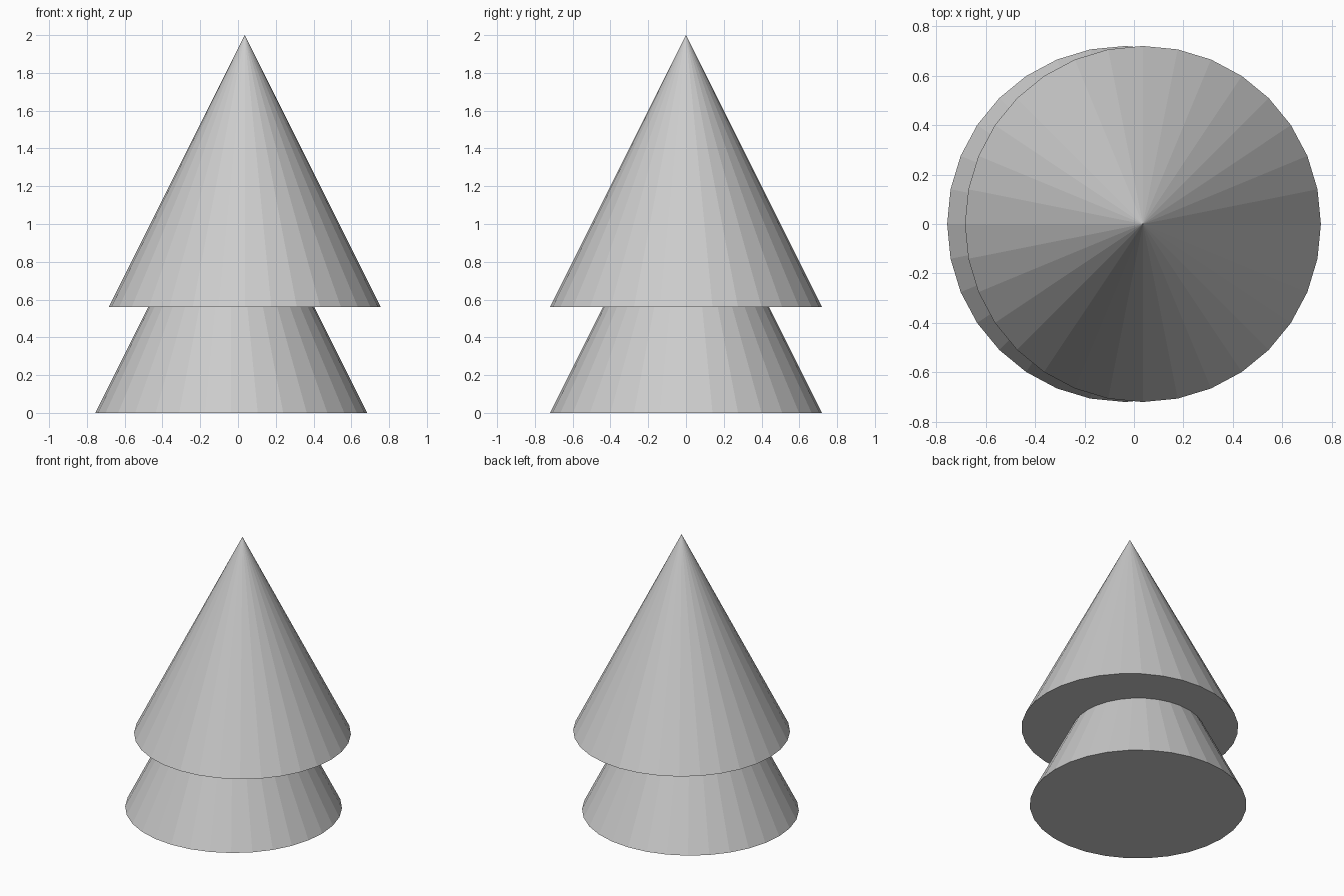
import bpy

if "Cube" in bpy.data.objects:
    bpy.data.objects.remove(bpy.data.objects["Cube"])

RADIUS, HEIGHT = 0.72, 1.44


def foliage_cone(name, x, base_z):
    bpy.ops.mesh.primitive_cone_add(vertices=32, radius1=RADIUS, radius2=0, depth=HEIGHT,
                                    location=(x, 0, base_z + HEIGHT / 2))
    bpy.context.object.name = name


# Two equal flat-shaded tiers, slightly offset sideways
foliage_cone("lower_tier", -0.036, 0.0)
foliage_cone("upper_tier", 0.036, 0.56)
